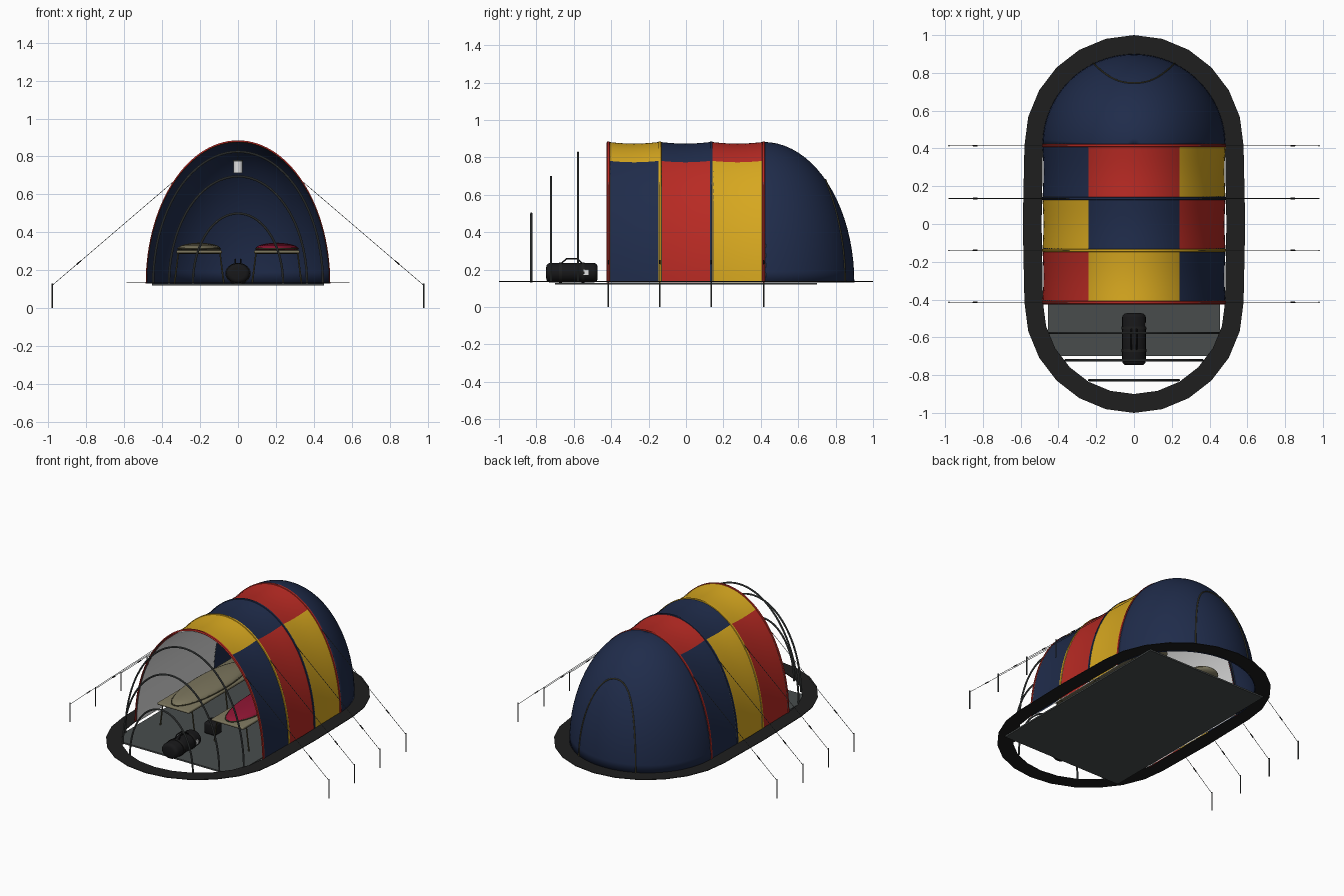
import bpy, bmesh, math
from math import sin, cos, pi, sqrt
from mathutils import Vector, Matrix

if "Cube" in bpy.data.objects:
    bpy.data.objects.remove(bpy.data.objects["Cube"])

W, H, Z0, YR = 0.485, 0.752, 0.13, 0.415      # arch half width, height, ground level, tunnel end
RIBS = [-0.415, -0.14, 0.135, 0.415]


def mat(name, r, g, b):
    m = bpy.data.materials.new(name)
    m.diffuse_color = (r, g, b, 1)
    m.use_nodes = True
    m.node_tree.nodes["Principled BSDF"].inputs["Base Color"].default_value = m.diffuse_color
    return m


RED = mat("red fabric", 0.48, 0.023, 0.017)
YELLOW = mat("yellow fabric", 0.68, 0.39, 0.014)
NAVY = mat("navy fabric", 0.014, 0.025, 0.07)
GREY = mat("groundsheet grey", 0.065, 0.073, 0.073)
CHAR = mat("skirt charcoal", 0.013, 0.013, 0.013)
BLACK = mat("bag black", 0.009, 0.009, 0.01)
WHITE = mat("pale lining", 0.75, 0.75, 0.75)
TAN = mat("khaki canvas", 0.20, 0.18, 0.11)
OLIVE = mat("olive trim", 0.085, 0.078, 0.04)
CRIMSON = mat("crimson quilt", 0.28, 0.008, 0.034)


def obj(name, me, mats, smooth=True):
    o = bpy.data.objects.new(name, me)
    bpy.context.collection.objects.link(o)
    if not me.materials:
        for m in mats:
            me.materials.append(m)
    if smooth:
        bpy.ops.object.select_all(action='DESELECT')
        o.select_set(True)
        bpy.context.view_layer.objects.active = o
        bpy.ops.object.shade_smooth_by_angle(angle=math.radians(40))
    return o


def grid(name, fn, nu, nv, mats, rule=None, thick=0, flip=False, smooth=True):
    """Surface from fn(i, j); rule(i, j) picks the material of each face."""
    verts = [fn(i, j) for i in range(nu + 1) for j in range(nv + 1)]
    faces, idx = [], []
    for i in range(nu):
        for j in range(nv):
            a = i * (nv + 1) + j
            f = (a, a + 1, a + nv + 2, a + nv + 1)
            faces.append(f[::-1] if flip else f)
            idx.append(rule(i, j) if rule else 0)
    me = bpy.data.meshes.new(name)
    me.from_pydata(verts, [], faces)
    for m in mats:
        me.materials.append(m)
    me.polygons.foreach_set("material_index", idx)
    bm = bmesh.new()
    bm.from_mesh(me)
    bmesh.ops.remove_doubles(bm, verts=bm.verts, dist=1e-5)
    bm.to_mesh(me)
    bm.free()
    o = obj(name, me, mats, smooth)
    if thick:
        s = o.modifiers.new("thickness", 'SOLIDIFY')
        s.thickness, s.offset = thick, -1
    return o


def tube(name, paths, r, m, res=2):
    cu = bpy.data.curves.new(name, 'CURVE')
    cu.dimensions, cu.bevel_depth, cu.bevel_resolution = '3D', r, res
    cu.use_fill_caps = True
    for pts in paths:
        sp = cu.splines.new('POLY')
        sp.points.add(len(pts) - 1)
        for p, c in zip(sp.points, pts):
            p.co = (*c, 1)
    tmp = bpy.data.objects.new("tmp", cu)
    bpy.context.collection.objects.link(tmp)
    bpy.context.view_layer.update()
    me = bpy.data.meshes.new_from_object(tmp.evaluated_get(bpy.context.evaluated_depsgraph_get()))
    bpy.data.objects.remove(tmp)
    me.materials.clear()
    return obj(name, me, [m])


def solid(name, kind, loc, size, m, rot=None, bevel=0, segs=24):
    bm = bmesh.new()
    if kind == 'box':
        bmesh.ops.create_cube(bm, size=1)
    elif kind == 'cyl':
        bmesh.ops.create_cone(bm, cap_ends=True, segments=segs, radius1=0.5, radius2=0.5, depth=1)
    else:
        bmesh.ops.create_uvsphere(bm, u_segments=segs, v_segments=12, radius=0.5)
    bmesh.ops.transform(bm, matrix=Matrix.Diagonal((*size, 1)), verts=bm.verts)
    if bevel:
        bmesh.ops.bevel(bm, geom=[e for e in bm.edges if e.calc_face_angle(0) > 1],
                        offset=bevel, segments=3, profile=0.5, affect='EDGES')
    if rot:
        bmesh.ops.transform(bm, matrix=rot, verts=bm.verts)
    bmesh.ops.translate(bm, vec=loc, verts=bm.verts)
    me = bpy.data.meshes.new(name)
    bm.to_mesh(me)
    bm.free()
    return obj(name, me, [m])


def arch(t, y, k=1.0):
    return (W * k * cos(t), y, Z0 + H * k * sin(t))


def hoop(y, k, n=48):
    return [arch(pi * i / n, y, k) for i in range(n + 1)]


# Tunnel bays: right, top and left panels, cloth dips between the hoops
for b, colours in enumerate([(NAVY, YELLOW, RED), (RED, NAVY, YELLOW), (YELLOW, RED, NAVY)]):
    y0, y1 = RIBS[b], RIBS[b + 1]
    grid("tunnel_bay_%d" % (b + 1),
         lambda i, j: arch(pi * i / 60, y0 + (y1 - y0) * j / 8, 1 - 0.012 * sin(pi * j / 8)),
         60, 8, colours, lambda i, j: i // 20, flip=True)
grid("tunnel_lining", lambda i, j: arch(pi * i / 60, -YR + 2 * YR * j / 4, 0.98), 60, 4, [WHITE])

# Rear dome
grid("rear_dome", lambda i, j: (W * cos(pi * i / 48) * cos(pi / 2 * j / 20),
                                YR + W * sin(pi * i / 48) * cos(pi / 2 * j / 20),
                                Z0 + H * sin(pi / 2 * j / 20)), 48, 20, [NAVY], thick=0.004, flip=True)

# Coloured pole sleeves over every hoop, with the pole beside them
for n, (y, m) in enumerate(zip(RIBS, (RED, YELLOW, NAVY, RED))):
    prof = [(-0.010, 0.993), (-0.006, 1.004), (0.006, 1.004), (0.010, 0.993)]
    grid("pole_sleeve_%d" % (n + 1), lambda i, j: arch(pi * i / 60, y + prof[j][0], prof[j][1]),
         60, 3, [m], flip=True)
    tube("tunnel_pole_%d" % (n + 1), [hoop(y + 0.010, 0.994)], 0.003, GREY)

# Bare porch hoops at the front
for n, y in enumerate((-0.577, -0.722, -0.827)):
    k = sqrt(1 - ((-y - YR) / W) ** 2)
    tube("porch_hoop_%d" % (n + 1), [hoop(y, k * (0.98, 0.97, 0.93)[n])], 0.006, GREY)


# Rear door zip following the dome
def door(t):
    x, z = 0.215 * math.copysign(abs(cos(t)) ** 0.9, cos(t)), 0.55 * sin(t)
    return (x, YR + W * 1.003 * sqrt(1 - (x / W) ** 2 - (z / H) ** 2), Z0 + z)


tube("rear_door_zip", [[door(pi * i / 40) for i in range(41)]], 0.004, OLIVE)

# Ground skirt: a flat stadium-shaped ring
ring = []
for s in (1, -1):
    ring += [(s * cos(pi * i / 12), s * sin(pi * i / 12), s * YR) for i in range(13)]
    ring.append((-s * 1.015, 0, 0))
ring.append(ring[0])
grid("ground_skirt", lambda i, j: (ring[i][0] * (0.482, 0.58)[j],
                                   ring[i][2] + ring[i][1] * (0.485, 0.585)[j], 0.134),
     len(ring) - 1, 1, [CHAR], thick=0.004, flip=True, smooth=False)

# Groundsheet
solid("groundsheet", 'box', (0, 0, 0.124), (0.91, 1.4, 0.01), GREY)

# Guy ropes, sliders and pegs
ropes, pegs, sliders = [], [], []
for s in (1, -1):
    for y in RIBS:
        a, e = Vector((s * 0.34, y, 0.668)), Vector((s * 0.98, y, 0.12))
        ropes.append([a, e])
        pegs.append([(s * 0.98, y, 0), (s * 0.98, y, 0.13)])
        sliders.append([a.lerp(e, 0.765), a.lerp(e, 0.80)])
tube("guy_ropes", ropes, 0.0015, GREY, 1)
tube("pegs", pegs, 0.004, GREY, 1)
tube("rope_sliders", sliders, 0.004, CHAR, 1)

# Two camp beds with sleeping bags
for s, side, m in ((-1, "left", TAN), (1, "right", CRIMSON)):
    cx = s * 0.205
    solid(side + "_bed_canvas", 'box', (cx, 0, 0.297), (0.24, 0.82, 0.016), TAN, bevel=0.006)
    solid(side + "_pillow", 'ball', (cx, 0.43, 0.315), (0.19, 0.16, 0.06), TAN)
    solid(side + "_sleeping_bag", 'ball', (cx, -0.01, 0.314), (0.225, 0.77, 0.06), m)
    rim = [(cx + 0.112 * cos(a * pi / 20), -0.01 + 0.385 * sin(a * pi / 20), 0.312) for a in range(41)]
    tube(side + "_bag_seam", [rim], 0.004, OLIVE)
    legs = []
    for y in (-0.36, 0, 0.36):
        legs.append([(cx - 0.13, y, 0.13), (cx - 0.11, y, 0.29), (cx + 0.11, y, 0.29), (cx + 0.13, y, 0.13)])
    for x in (-0.115, 0.115):
        legs.append([(cx + x, -0.4, 0.292), (cx + x, 0.4, 0.292)])
    tube(side + "_bed_frame", legs, 0.005, OLIVE)

# Duffel bag in the porch
ALONG = Matrix.Rotation(pi / 2, 4, 'X')
solid("duffel_body", 'cyl', (0, -0.61, 0.183), (0.125, 0.105, 0.275), BLACK, ALONG, bevel=0.022)
for n, y in enumerate((-0.67, -0.55)):
    solid("duffel_strap_%d" % (n + 1), 'cyl', (0, y, 0.183), (0.134, 0.111, 0.016), CHAR, ALONG)
tube("duffel_handles", [[(x, -0.68, 0.22), (x, -0.64, 0.257), (x, -0.58, 0.257), (x, -0.54, 0.22)]
                        for x in (0.014, -0.014)], 0.004, BLACK)
solid("duffel_label", 'box', (0.063, -0.535, 0.185), (0.006, 0.025, 0.03), WHITE)

# Small kit bag between the beds
solid("kit_bag", 'box', (0, -0.27, 0.17), (0.09, 0.08, 0.08), BLACK, bevel=0.015)
tube("kit_bag_handle", [[(0.03 * cos(pi * i / 8), -0.27, 0.205 + 0.025 * sin(pi * i / 8)) for i in range(9)]],
     0.004, CHAR)

# Hanging lantern
solid("lantern", 'cyl', (0, 0, 0.743), (0.05, 0.05, 0.062), WHITE)
solid("lantern_cap", 'cyl', (0, 0, 0.777), (0.052, 0.052, 0.008), GREY)
tube("lantern_cord", [[(0, 0, 0.78), (0, 0, 0.865)]], 0.002, GREY, 1)
